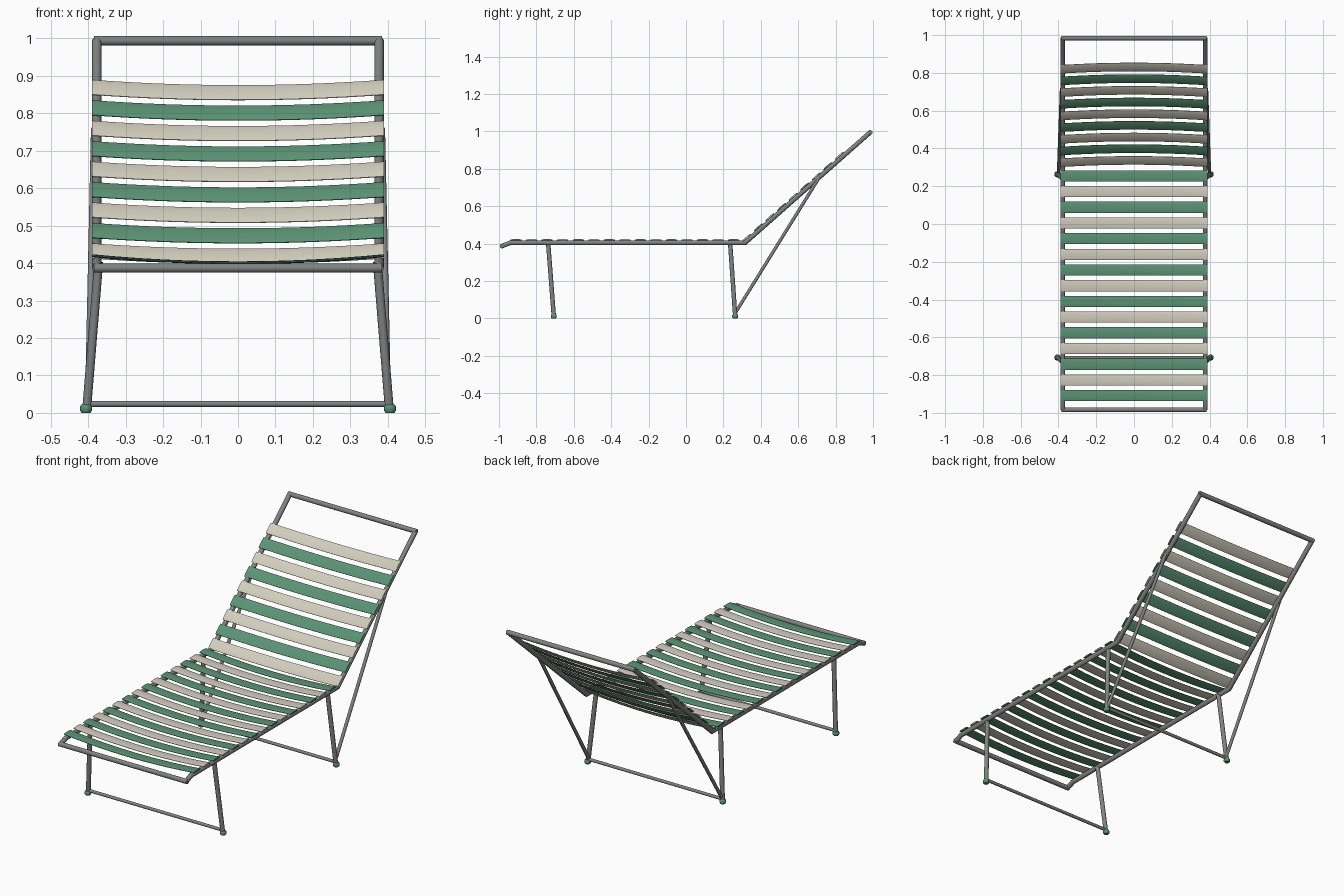
import bpy, bmesh, math
from mathutils import Vector

if "Cube" in bpy.data.objects:
    bpy.data.objects.remove(bpy.data.objects["Cube"])


def material(name, rgb):
    m = bpy.data.materials.new(name)
    m.diffuse_color = (*rgb, 1)
    m.use_nodes = True
    m.node_tree.nodes["Principled BSDF"].inputs["Base Color"].default_value = m.diffuse_color
    return m


GREY = material("grey metal", (0.22, 0.225, 0.225))
GREEN = material("green strap", (0.105, 0.29, 0.175))
BEIGE = material("beige strap", (0.64, 0.61, 0.51))


def finish(bm, name, mat, angle=50):
    bmesh.ops.recalc_face_normals(bm, faces=bm.faces)
    me = bpy.data.meshes.new(name)
    bm.to_mesh(me)
    bm.free()
    me.materials.append(mat)
    ob = bpy.data.objects.new(name, me)
    bpy.context.collection.objects.link(ob)
    bpy.ops.object.select_all(action='DESELECT')
    ob.select_set(True)
    bpy.context.view_layer.objects.active = ob
    bpy.ops.object.shade_smooth_by_angle(angle=math.radians(angle))
    return ob


def loft(bm, rings):
    """Skin a list of point rings and cap both ends."""
    rows = [[bm.verts.new(p) for p in r] for r in rings]
    n = len(rows[0])
    for a, b in zip(rows, rows[1:]):
        for i in range(n):
            j = (i + 1) % n
            bm.faces.new((a[i], a[j], b[j], b[i]))
    bm.faces.new(rows[0])
    bm.faces.new(rows[-1])


def circle(r, sides=12):
    return [Vector((r * math.cos(t), r * math.sin(t), 0))
            for t in (2 * math.pi * (i + 0.5) / sides for i in range(sides))]


def tube(name, a, b, r, mat=GREY):
    a, b = Vector(a), Vector(b)
    q = (b - a).to_track_quat('Z', 'Y')
    ring = [q @ p for p in circle(r)]
    bm = bmesh.new()
    loft(bm, [[p + a for p in ring], [p + b for p in ring]])
    return finish(bm, name, mat)


# side rails: bent path in the y-z plane, with mitred rings
X, R = 0.377, 0.0128
PATH = [(-0.983, 0.387), (-0.940, 0.404), (0.316, 0.404), (0.984, 0.994)]
for s, side in ((-1, "left"), (1, "right")):
    pts = [Vector((s * X, y, z)) for y, z in PATH]
    rings = []
    for i, p in enumerate(pts):
        d0 = (p - pts[i - 1]).normalized() if i else (pts[1] - p).normalized()
        d1 = (pts[i + 1] - p).normalized() if i < len(pts) - 1 else d0
        d = (d0 + d1).normalized()
        nrm = Vector((0, -d.z, d.y)) / d.dot(d0)
        rings.append([p + Vector((c.x, 0, 0)) + nrm * c.y for c in circle(R)])
    bm = bmesh.new()
    loft(bm, rings)
    finish(bm, side + "_rail", GREY)

# end bars
tube("foot_end_bar", (-0.385, *PATH[0]), (0.385, *PATH[0]), R)
tube("head_end_bar", (-0.385, *PATH[3]), (0.385, *PATH[3]), R)

# leg frames: two splayed legs, a floor bar and rounded green feet
FOOT = [(0.012, 0.0), (0.0165, 0.006), (0.0165, 0.017), (0.012, 0.023)]
for label, y_top, y_bot in (("front", -0.737, -0.707), ("rear", 0.236, 0.263)):
    for s, side in ((-1, "left"), (1, "right")):
        tube(f"{label}_{side}_leg", (s * 0.372, y_top, 0.403), (s * 0.404, y_bot, 0.012), 0.0118)
        centre = Vector((s * 0.406, y_bot, 0))
        bm = bmesh.new()
        loft(bm, [[p + centre + Vector((0, 0, z)) for p in circle(r)] for r, z in FOOT])
        finish(bm, f"{label}_{side}_foot", GREEN)
    tube(f"{label}_floor_bar", (-0.402, y_bot, 0.024), (0.402, y_bot, 0.024), 0.0085)

# backrest braces
for s, side in ((-1, "left"), (1, "right")):
    tube(side + "_brace", (s * 0.400, 0.264, 0.03), (s * 0.384, 0.716, 0.759), 0.009)


def strap(name, y, z, ang, mat, width=0.061, thick=0.008, sag=0.019, half=0.39):
    """Sagging strap with a rounded lens cross-section."""
    along = Vector((0, math.cos(ang), math.sin(ang)))
    up = Vector((0, -math.sin(ang), math.cos(ang)))
    prof = [along * (width / 2 * p.x) + up * (thick / 2 * p.y) for p in circle(1)]
    rings = []
    for i in range(17):
        u = -1 + 2 * i / 16
        c = Vector((u * half, y, z)) - up * sag * (1 - u * u)
        rings.append([c + p for p in prof])
    bm = bmesh.new()
    loft(bm, rings)
    finish(bm, name, mat, 60)


# seat straps
for i in range(15):
    strap(f"seat_strap_{i + 1}", 0.255 - i * 0.0831, 0.420, 0, BEIGE if i % 2 else GREEN)

# back straps
(y0, z0), (y1, z1) = PATH[2], PATH[3]
ang = math.atan2(z1 - z0, y1 - y0)
for i in range(9):
    d = 0.025 + i * 0.0825
    strap(f"back_strap_{i + 1}",
          y0 + d * math.cos(ang) - 0.016 * math.sin(ang),
          z0 + d * math.sin(ang) + 0.016 * math.cos(ang),
          ang, GREEN if i % 2 else BEIGE)
